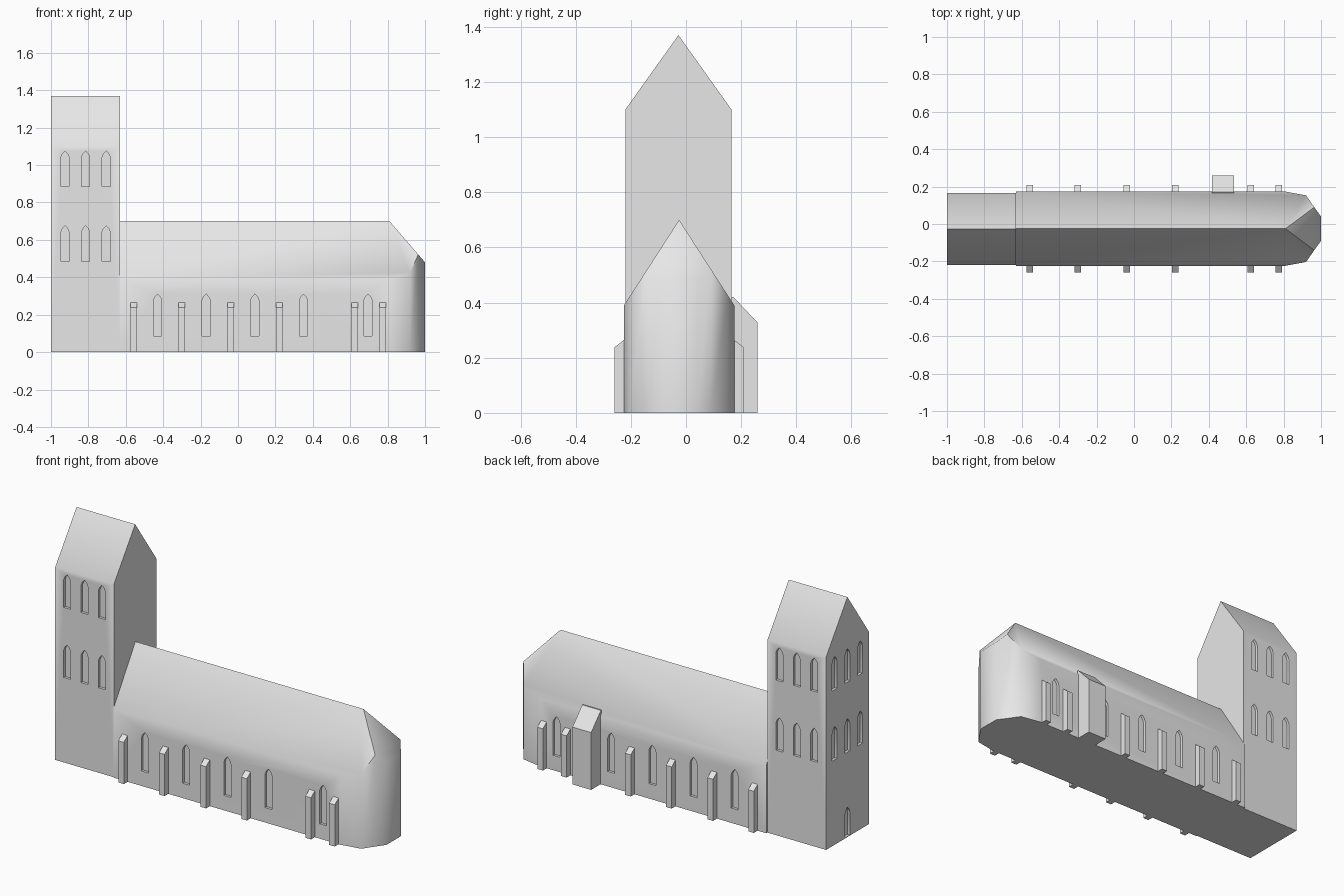
import bpy, bmesh, math

if "Cube" in bpy.data.objects:
    bpy.data.objects.remove(bpy.data.objects["Cube"])

YC = -0.025          # ridge line of nave and tower
stone = bpy.data.materials.new("stone_grey")
stone.diffuse_color = (0.8, 0.8, 0.8, 1)
stone.use_nodes = True
stone.node_tree.nodes["Principled BSDF"].inputs["Base Color"].default_value = stone.diffuse_color


def prism(bm, ring, move):
    """Extrude a ring of points by a vector into a closed solid."""
    a = [bm.verts.new(p) for p in ring]
    b = [bm.verts.new([p[i] + move[i] for i in range(3)]) for p in ring]
    n = len(ring)
    bm.faces.new(a)
    bm.faces.new(b[::-1])
    for i in range(n):
        bm.faces.new((a[i], b[i], b[(i + 1) % n], a[(i + 1) % n]))


def make(name, bm):
    bmesh.ops.recalc_face_normals(bm, faces=bm.faces)
    me = bpy.data.meshes.new(name)
    bm.to_mesh(me)
    bm.free()
    ob = bpy.data.objects.new(name, me)
    bpy.context.collection.objects.link(ob)
    me.materials.append(stone)
    return ob


def window(bm, axis, plane, c, z0, z1, w=0.044, depth=0.015):
    """Pointed-arch cutter straddling a wall plane."""
    h = w / 2
    prof = [(-h, z0), (h, z0), (h, z1 - 0.034), (h * 0.65, z1 - 0.015), (0, z1),
            (-h * 0.65, z1 - 0.015), (-h, z1 - 0.034)]
    if axis == 'y':
        prism(bm, [(c + u, plane - depth, z) for u, z in prof], (0, 2 * depth, 0))
    else:
        prism(bm, [(plane - depth, c + u, z) for u, z in prof], (2 * depth, 0, 0))


def finish(ob, cut_bm):
    """Cut the window recesses, then smooth the shallow edges."""
    cutter = make("window_cutter", cut_bm)
    cutter.hide_render = True
    mod = ob.modifiers.new("windows", 'BOOLEAN')
    mod.operation = 'DIFFERENCE'
    mod.solver = 'EXACT'
    mod.object = cutter
    bpy.ops.object.select_all(action='DESELECT')
    bpy.context.view_layer.objects.active = ob
    ob.select_set(True)
    bpy.ops.object.modifier_apply(modifier=mod.name)
    bpy.data.objects.remove(cutter)
    bpy.ops.object.shade_smooth_by_angle(angle=math.radians(60))


# Tower with saddle roof
bm = bmesh.new()
prism(bm, [(-1, -0.22, 0), (-1, 0.165, 0), (-1, 0.165, 1.10),
           (-1, -0.0275, 1.37), (-1, -0.22, 1.10)], (0.37, 0, 0))
tower = make("tower", bm)

cuts = bmesh.new()
for z0 in (0.485, 0.885):
    for i in (-1, 0, 1):
        for y in (-0.22, 0.165):
            window(cuts, 'y', y, -0.815 + i * 0.11, z0, z0 + 0.19)
        window(cuts, 'x', -1, -0.0275 + i * 0.115, z0, z0 + 0.19)
window(cuts, 'x', -1, -0.0275, 0.004, 0.17)   # west door
finish(tower, cuts)

# Nave with rounded apse: extruded footprint trimmed by three roof planes
half = [(-0.63, 0.2), (0.80, 0.2), (0.92, 0.178), (0.965, 0.113), (1.0, 0.065)]
foot = [(x, YC - o, 0) for x, o in half] + [(x, YC + o, 0) for x, o in half[::-1]]
bm = bmesh.new()
prism(bm, foot, (0, 0, 0.9))
for co, no in (((0, YC, 0.70), (0, -0.31, 0.20)),
               ((0, YC, 0.70), (0, 0.31, 0.20)),
               ((0.81, YC, 0.70), (0.22, 0, 0.19))):
    bmesh.ops.bisect_plane(bm, geom=bm.verts[:] + bm.edges[:] + bm.faces[:],
                           dist=1e-5, plane_co=co, plane_no=no, clear_outer=True)
    bmesh.ops.holes_fill(bm, edges=bm.edges[:], sides=0)
bmesh.ops.remove_doubles(bm, verts=bm.verts[:], dist=1e-4)
nave = make("nave", bm)

cuts = bmesh.new()
for x in (-0.43, -0.17, 0.09, 0.35, 0.695):
    for s in (-1, 1):
        window(cuts, 'y', YC + s * 0.2, x, 0.085, 0.31)
finish(nave, cuts)

# Buttresses with sloped caps on both long sides
bm = bmesh.new()
for x in (-0.557, -0.30, -0.038, 0.22, 0.625, 0.775):
    for s in (-1, 1):
        w, o = YC + s * 0.195, YC + s * 0.234
        prism(bm, [(x - 0.0175, w, 0), (x - 0.0175, o, 0),
                   (x - 0.0175, o, 0.238), (x - 0.0175, w, 0.268)], (0.035, 0, 0))
make("buttresses", bm)

# Small lean-to on the back
bm = bmesh.new()
prism(bm, [(0.417, 0.165, 0), (0.417, 0.26, 0),
           (0.417, 0.26, 0.327), (0.417, 0.172, 0.42), (0.417, 0.165, 0.42)], (0.118, 0, 0))
make("lean_to", bm)
